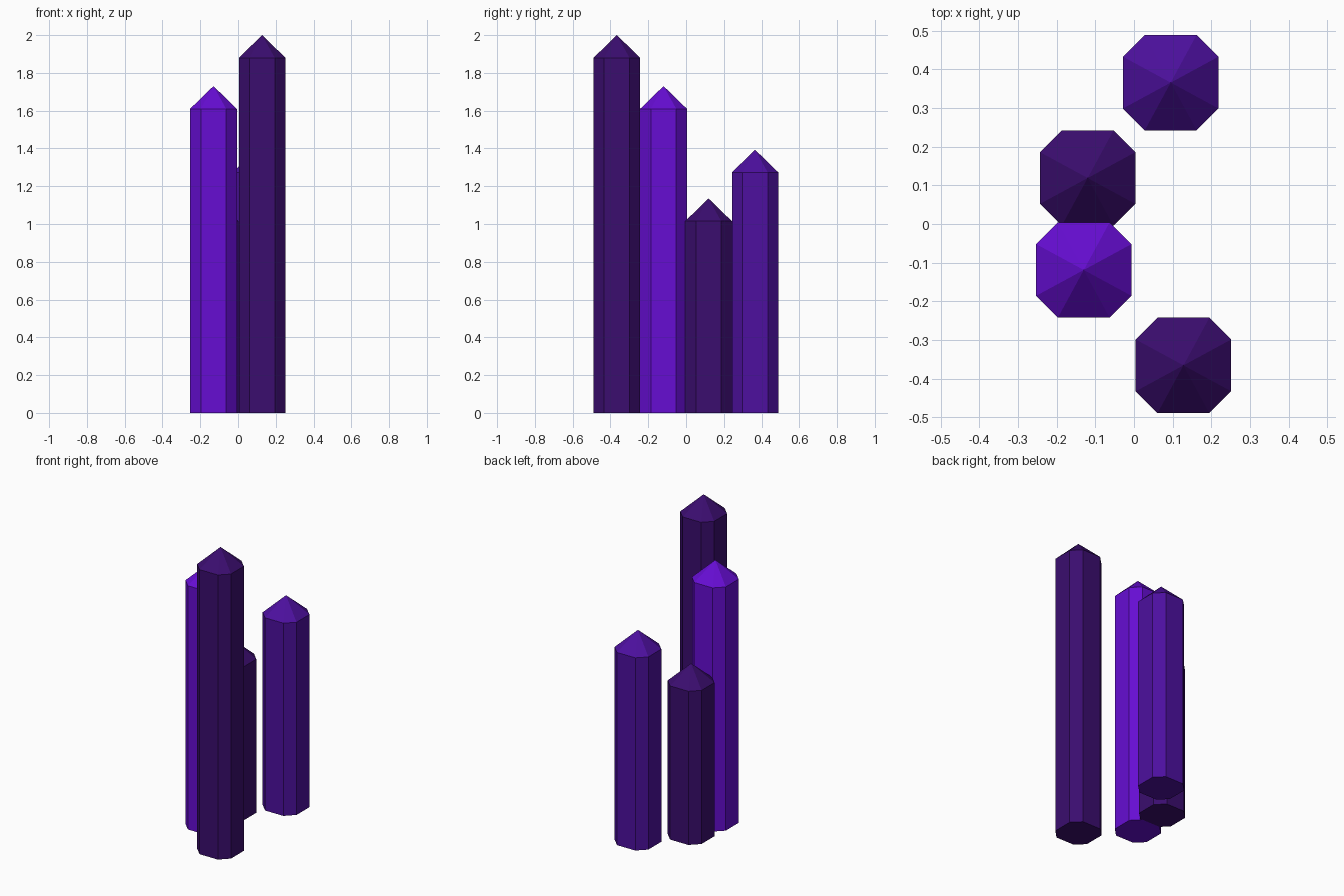
import bpy
import bmesh

cube = bpy.data.objects.get("Cube")
if cube:
    bpy.data.objects.remove(cube, do_unlink=True)

HALF = 0.1235    # half the width of a crystal
EDGE = 0.067     # half the length of its wide sides
TIP = 0.12       # height of the pointed cap


def make_material(name, rgb):
    mat = bpy.data.materials.new(name)
    mat.use_nodes = True
    color = (*rgb, 1.0)
    mat.diffuse_color = color
    mat.node_tree.nodes["Principled BSDF"].inputs["Base Color"].default_value = color
    return mat


dark = make_material("dark purple", (0.043, 0.004, 0.158))
medium = make_material("medium purple", (0.074, 0.005, 0.345))
bright = make_material("bright violet", (0.133, 0.004, 0.65))


def make_crystal(name, x, y, height, mat):
    """Square column with chamfered corners and a pointed cap."""
    h, e = HALF, EDGE
    outline = [(h, -e), (h, e), (e, h), (-e, h),
               (-h, e), (-h, -e), (-e, -h), (e, -h)]
    bm = bmesh.new()
    base = bm.faces.new([bm.verts.new((px, py, 0)) for px, py in outline])
    # Column
    result = bmesh.ops.extrude_face_region(bm, geom=[base], use_keep_orig=True)
    top_verts = [g for g in result["geom"] if isinstance(g, bmesh.types.BMVert)]
    top = [g for g in result["geom"] if isinstance(g, bmesh.types.BMFace)]
    bmesh.ops.translate(bm, verts=top_verts, vec=(0, 0, height - TIP))
    # Pointed cap
    poked = bmesh.ops.poke(bm, faces=top)
    for v in poked["verts"]:
        v.co = (0, 0, height)
    bmesh.ops.recalc_face_normals(bm, faces=bm.faces)

    mesh = bpy.data.meshes.new(name)
    bm.to_mesh(mesh)
    bm.free()
    mesh.materials.append(mat)
    obj = bpy.data.objects.new(name, mesh)
    obj.location = (x, y, 0)
    bpy.context.collection.objects.link(obj)
    return obj


make_crystal("tallest_crystal", 0.128, -0.366, 2.0, dark)
make_crystal("bright_crystal", -0.13, -0.119, 1.73, bright)
make_crystal("shortest_crystal", -0.12, 0.119, 1.135, dark)
make_crystal("rear_crystal", 0.095, 0.366, 1.393, medium)
